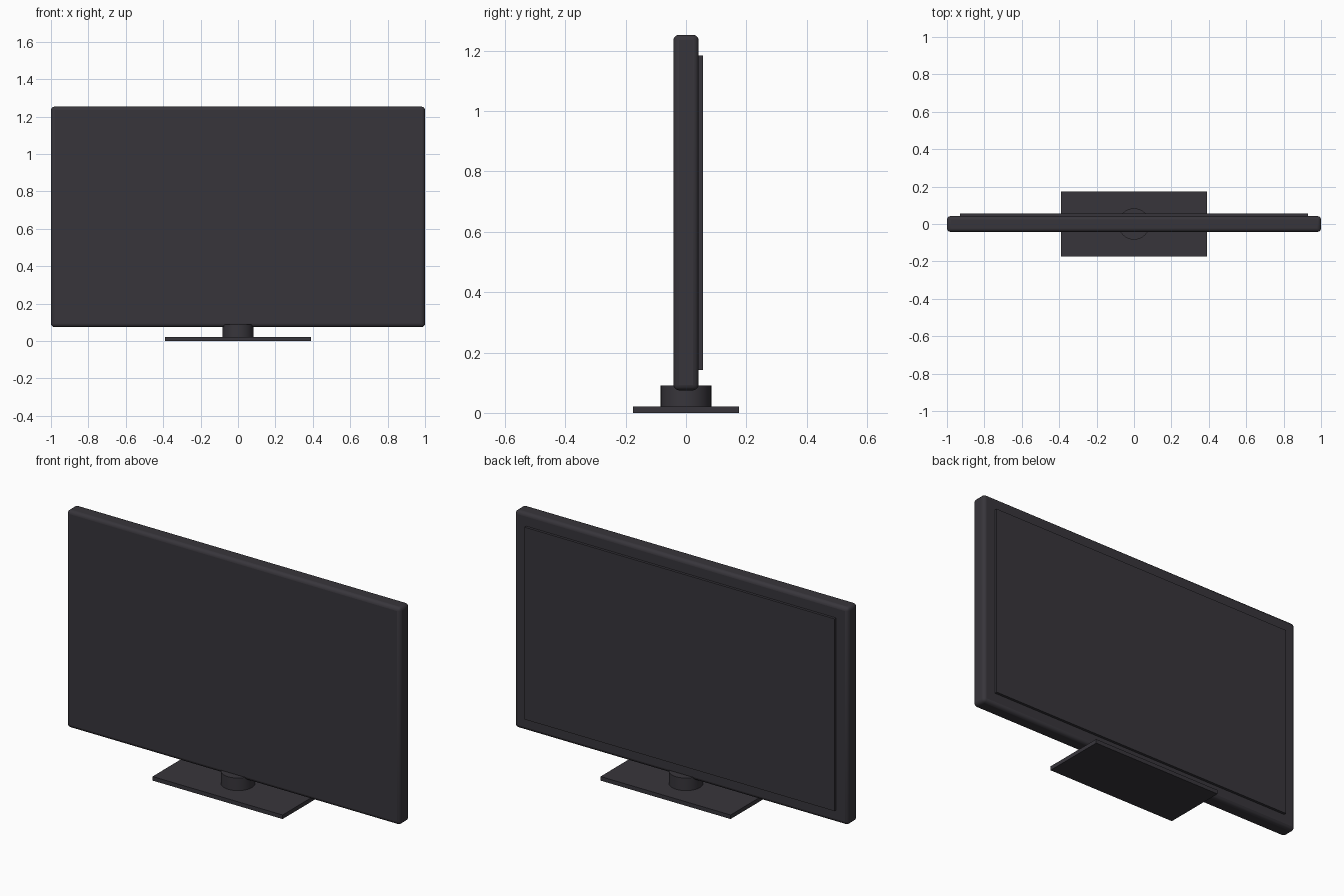
import bpy

cube = bpy.data.objects.get("Cube")
if cube:
    bpy.data.objects.remove(cube, do_unlink=True)

# Single charcoal plastic
charcoal = bpy.data.materials.new("charcoal_plastic")
colour = (0.039, 0.036, 0.044, 1.0)
charcoal.use_nodes = True
charcoal.diffuse_color = colour
charcoal.node_tree.nodes["Principled BSDF"].inputs["Base Color"].default_value = colour


def finish(name):
    obj = bpy.context.object
    obj.name = name
    obj.data.materials.append(charcoal)
    bpy.ops.object.transform_apply(location=False, rotation=False, scale=True)
    return obj


def box(name, low, high):
    centre = [(a + b) / 2 for a, b in zip(low, high)]
    bpy.ops.mesh.primitive_cube_add(size=1, location=centre)
    bpy.context.object.scale = [b - a for a, b in zip(low, high)]
    return finish(name)


# Screen housing with rounded edges
housing = box("screen_housing", (-1, -0.042, 0.075), (1, 0.042, 1.253))
bevel = housing.modifiers.new("rounded_edges", "BEVEL")
bevel.width = 0.018
bevel.segments = 3
bpy.ops.object.shade_smooth_by_angle(angle=0.6)

# Thin raised panel on the back
box("back_panel", (-0.93, 0.03, 0.142), (0.93, 0.056, 1.184))

# Stand: flat foot and round neck
box("stand_base", (-0.39, -0.175, 0), (0.39, 0.175, 0.022))
bpy.ops.mesh.primitive_cylinder_add(vertices=32, radius=0.084, depth=0.08,
                                    location=(0, 0, 0.05))
finish("stand_neck")
bpy.ops.object.shade_smooth_by_angle(angle=0.6)
